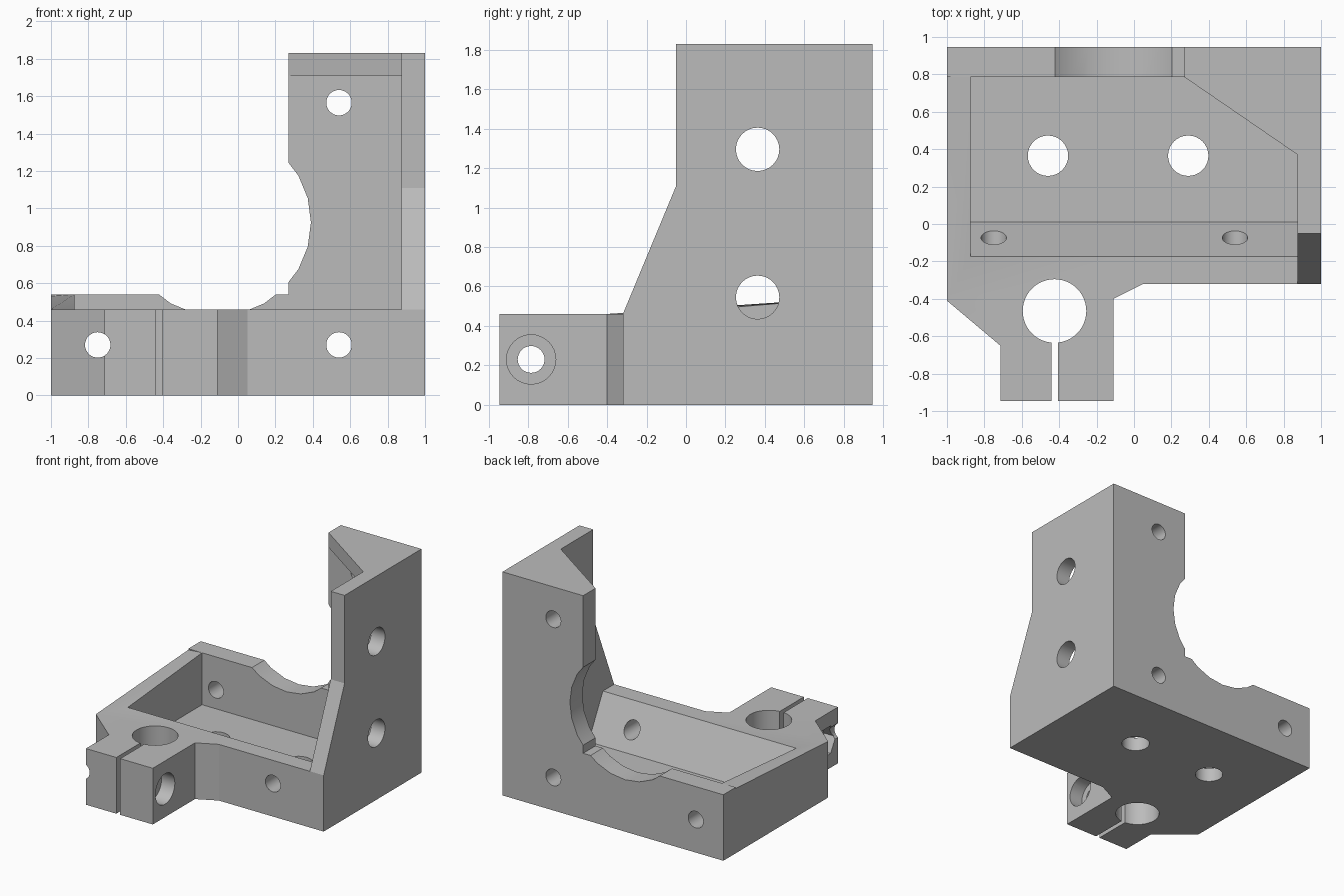
import bpy, bmesh, math
from mathutils import Matrix, Vector

if "Cube" in bpy.data.objects:
    bpy.data.objects.remove(bpy.data.objects["Cube"], do_unlink=True)

grey = bpy.data.materials.new("plain grey")
grey.use_nodes = True
grey.diffuse_color = (0.5, 0.5, 0.5, 1)
grey.node_tree.nodes["Principled BSDF"].inputs["Base Color"].default_value = (0.5, 0.5, 0.5, 1)


def finish(bm, name):
    bmesh.ops.recalc_face_normals(bm, faces=bm.faces)
    mesh = bpy.data.meshes.new(name)
    bm.to_mesh(mesh)
    bm.free()
    mesh.materials.append(grey)
    obj = bpy.data.objects.new(name, mesh)
    bpy.context.collection.objects.link(obj)
    return obj


def place(axis, a, b, d):
    """Point with depth d on the axis and a, b on the other two axes in order."""
    return {"x": Vector((d, a, b)), "y": Vector((a, d, b)), "z": Vector((a, b, d))}[axis]


def prism(name, axis, outline, lo, hi):
    bm = bmesh.new()
    face = bm.faces.new([bm.verts.new(place(axis, a, b, lo)) for a, b in outline])
    new = bmesh.ops.extrude_face_region(bm, geom=[face])["geom"]
    verts = [v for v in new if isinstance(v, bmesh.types.BMVert)]
    bmesh.ops.translate(bm, verts=verts, vec=place(axis, 0, 0, hi - lo))
    return finish(bm, name)


def rod(axis, a, b, r, lo, hi, sides=32):
    ring = [2 * math.pi * i / sides for i in range(sides)]
    return prism("hole_cutter", axis,
                 [(a + r * math.cos(t), b + r * math.sin(t)) for t in ring], lo, hi)


def combine(target, tool, operation):
    tool.hide_render = True
    mod = target.modifiers.new("combine", "BOOLEAN")
    mod.operation, mod.solver, mod.object = operation, "EXACT", tool
    bpy.ops.object.select_all(action="DESELECT")
    bpy.context.view_layer.objects.active = target
    target.select_set(True)
    bpy.ops.object.modifier_apply(modifier=mod.name)
    bpy.data.objects.remove(tool, do_unlink=True)


# Base tray with the clamp block sticking out in front
bracket = prism("corner_bracket", "z", [
    (-1, 0.945), (1, 0.945), (1, -0.32), (0.05, -0.32), (-0.11, -0.4),
    (-0.11, -0.945), (-0.715, -0.945), (-0.715, -0.65), (-1, -0.41)], 0, 0.46)

# Pocket with a sloping front wall
combine(bracket, prism("pocket_cutter", "x", [
    (0.01, 0.115), (0.785, 0.115), (0.785, 0.6), (-0.175, 0.6), (-0.175, 0.46)],
    -0.875, 0.875), "DIFFERENCE")

# Back wall, right wall and top gusset
combine(bracket, prism("back_wall", "y", [
    (-1, 0), (1, 0), (1, 1.83), (0.27, 1.83), (0.27, 0.54), (-1, 0.54)],
    0.785, 0.945), "UNION")
combine(bracket, prism("side_wall", "x", [
    (-0.32, 0), (0.945, 0), (0.945, 1.83), (-0.05, 1.83), (-0.05, 1.11), (-0.32, 0.46)],
    0.875, 1), "UNION")
combine(bracket, prism("top_gusset", "z", [
    (0.27, 0.785), (0.875, 0.37), (0.95, 0.37), (0.95, 0.9), (0.27, 0.9)],
    1.71, 1.83), "UNION")

# Ramped top of the low side wall
bm = bmesh.new()
for x, y, z in [(-1, -0.41, 0.46), (-0.875, -0.175, 0.46), (-0.875, 0.785, 0.54), (-1, 0.945, 0.54)]:
    bm.verts.new((x, y, z))
    bm.verts.new((x, y, 0.3))
bmesh.ops.convex_hull(bm, input=bm.verts)
combine(bracket, finish(bm, "side_ramp"), "UNION")

# Round motor opening in the back wall
cutters = [rod("y", -0.11, 0.925, 0.5, 0.785, 1.1, 24)]
# Screw holes through back and front walls
cutters.append(rod("y", 0.54, 1.565, 0.068, 0.6, 1.1))
for x in (-0.75, 0.54):
    cutters.append(rod("y", x, 0.27, 0.068, -1.1, 1.1))
# Floor and side wall holes
for x in (-0.46, 0.29):
    cutters.append(rod("z", x, 0.365, 0.108, -0.1, 0.3))
for z in (0.545, 1.295):
    cutters.append(rod("x", 0.363, z, 0.11, 0.7, 1.1))
# Clamp bore, slit, bolt hole, bolt head recess and nut recess
cutters.append(rod("z", -0.425, -0.465, 0.17, -0.1, 0.7, 48))
cutters.append(prism("slit_cutter", "z", [
    (-0.44, -1.1), (-0.405, -1.1), (-0.405, -0.465), (-0.44, -0.465)], -0.1, 0.7))
cutters.append(rod("x", -0.785, 0.23, 0.068, -0.9, 0.1))
cutters.append(rod("x", -0.785, 0.23, 0.125, -0.23, 0.1))
cutters.append(rod("x", -0.785, 0.23, 0.13, -0.8, -0.61, 6))
for cutter in cutters:
    combine(bracket, cutter, "DIFFERENCE")

bpy.ops.object.shade_smooth_by_angle(angle=math.radians(20))
